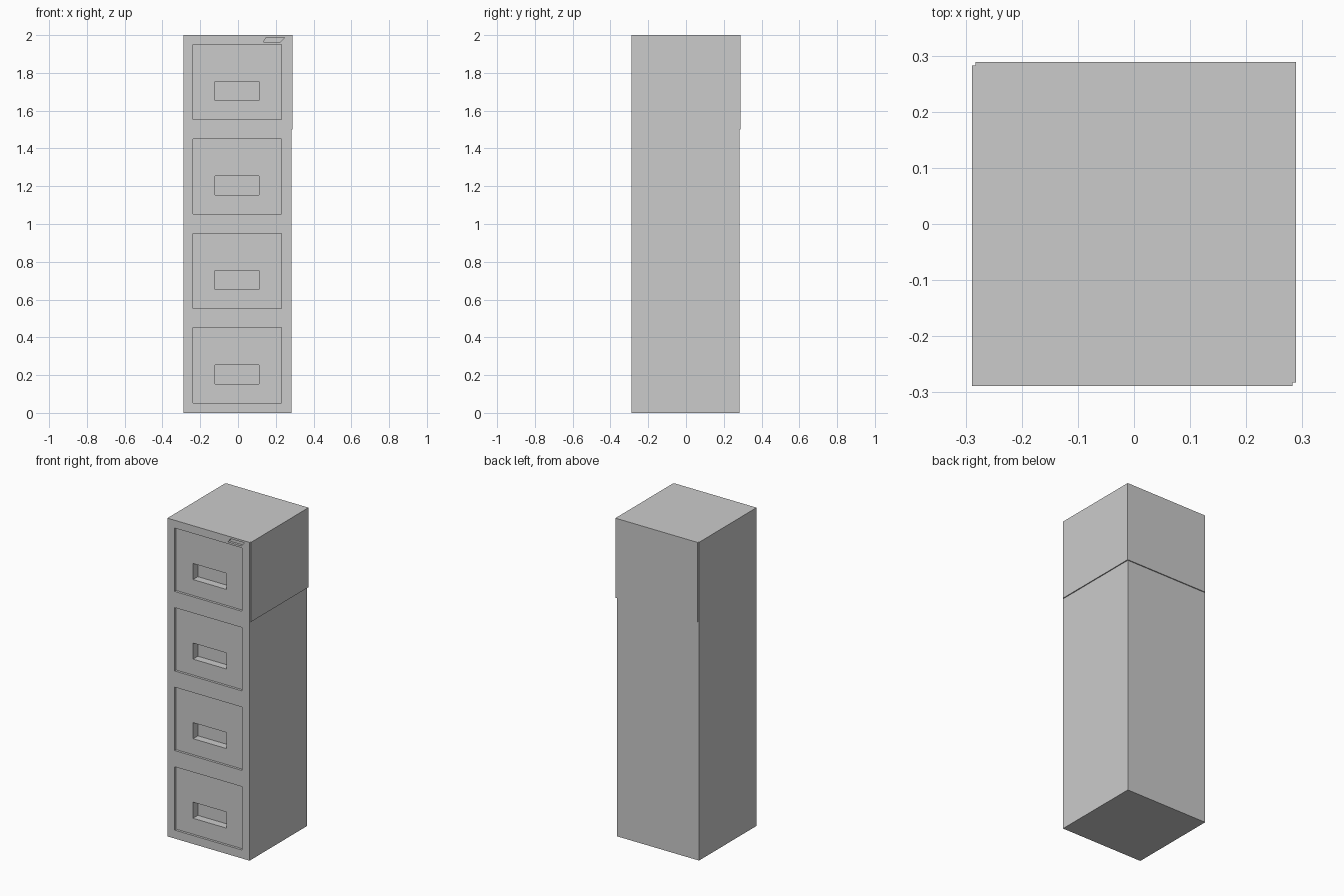
import bpy, bmesh

if "Cube" in bpy.data.objects:
    bpy.data.objects.remove(bpy.data.objects["Cube"])

H = 0.2885      # half of the overall width and depth
STEP = 0.006    # offset of the upper casing
FRONT = -H
DRAWERS = 4


def prism(bm, outline, y0, y1):
    """Extrude an (x, z) outline from y0 to y1."""
    front = [bm.verts.new((x, y0, z)) for x, z in outline]
    back = [bm.verts.new((x, y1, z)) for x, z in outline]
    bm.faces.new(front)
    bm.faces.new(back[::-1])
    n = len(outline)
    for i in range(n):
        j = (i + 1) % n
        bm.faces.new((front[j], front[i], back[i], back[j]))


def rect(x0, x1, z0, z1):
    return [(x0, z0), (x1, z0), (x1, z1), (x0, z1)]


def make(name, prisms):
    bm = bmesh.new()
    for outline, y0, y1 in prisms:
        prism(bm, outline, y0, y1)
    bmesh.ops.recalc_face_normals(bm, faces=bm.faces)
    mesh = bpy.data.meshes.new(name)
    bm.to_mesh(mesh)
    bm.free()
    ob = bpy.data.objects.new(name, mesh)
    bpy.context.collection.objects.link(ob)
    return ob


def combine(target, tool, operation):
    mod = target.modifiers.new(tool.name, 'BOOLEAN')
    mod.operation = operation
    mod.solver = 'EXACT'
    mod.object = tool
    tool.hide_render = True
    bpy.context.view_layer.objects.active = target
    bpy.ops.object.modifier_apply(modifier=mod.name)
    bpy.data.objects.remove(tool)


# Cabinet body with the slightly offset casing around the top drawer
cabinet = make("cabinet_body", [(rect(-H, H - STEP, 0, 2), -H, H - STEP)])
casing = make("upper_casing", [(rect(-H + STEP, H, 1.5, 2), -H + STEP, H)])
combine(cabinet, casing, 'UNION')

# Shallow drawer panels, one every half unit, and the slanted lock slot
panels = [(rect(-0.238, 0.229, 0.5 * i + 0.053, 0.5 * i + 0.451),
           FRONT - 0.05, FRONT + 0.015) for i in range(DRAWERS)]
slot = [(0.133, 1.963), (0.224, 1.963), (0.247, 1.988), (0.15, 1.988)]
panels.append((slot, FRONT - 0.05, FRONT + 0.015))
combine(cabinet, make("drawer_panel_cutter", panels), 'DIFFERENCE')

# Deeper handle pockets in the middle of each drawer
pockets = [(rect(-0.121, 0.111, 0.5 * i + 0.153, 0.5 * i + 0.254),
            FRONT - 0.05, FRONT + 0.063) for i in range(DRAWERS)]
combine(cabinet, make("handle_pocket_cutter", pockets), 'DIFFERENCE')
